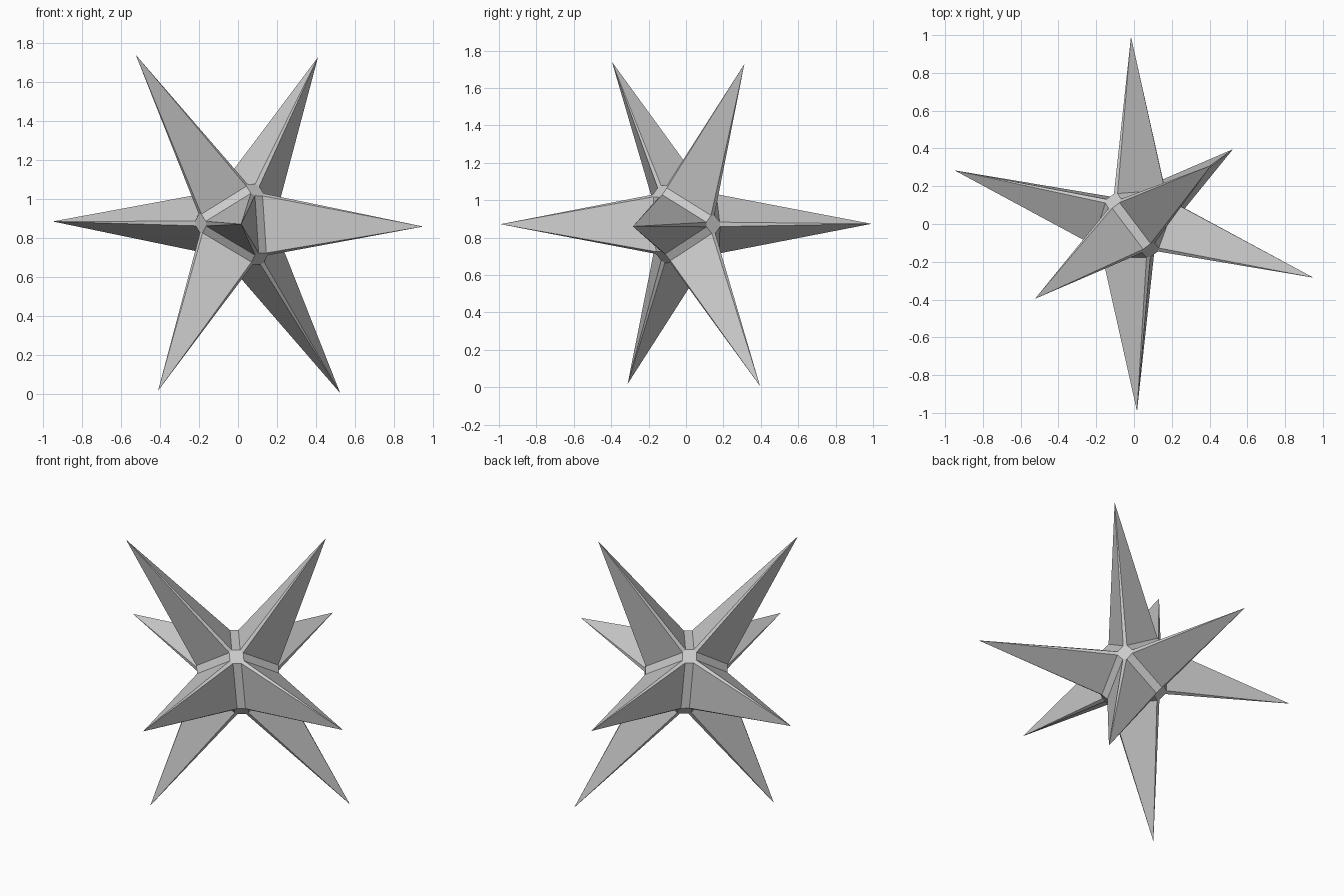
import bpy, bmesh
from itertools import permutations, product
from mathutils import Matrix, Vector

cube = bpy.data.objects.get("Cube")
if cube:
    bpy.data.objects.remove(cube, do_unlink=True)

# Three skewed axes: every spike tip is a sum of +/- each axis
AXIS_A = Vector((-0.467, -0.354, 0.006))
AXIS_B = Vector((0.213, -0.340, 0.427))
AXIS_C = Vector((-0.270, 0.298, 0.434))
CENTER = Vector((0, 0, 0.873))

# Core proportions along the axes: valley corner distance, and its octagon sizes
CORNER, WIDE, NARROW = 0.41, 0.07, 0.042

# Flat grey material
grey = bpy.data.materials.new("light_grey")
grey.use_nodes = True
colour = (0.6, 0.6, 0.6, 1)
grey.diffuse_color = colour
grey.node_tree.nodes["Principled BSDF"].inputs["Base Color"].default_value = colour

# Bevelled eight-sided core
bm = bmesh.new()
for signs in product((-1, 1), repeat=3):
    for point in permutations((CORNER, WIDE, NARROW)):
        bm.verts.new([s * p for s, p in zip(signs, point)])
bmesh.ops.convex_hull(bm, input=bm.verts[:])
bmesh.ops.dissolve_limit(bm, angle_limit=0.01, verts=bm.verts[:], edges=bm.edges[:])

# Pull each six-sided face out into a spike
sides = [f for f in bm.faces if len(f.verts) == 6]
for tip in bmesh.ops.poke(bm, faces=sides)["verts"]:
    tip.co = [1 if c > 0 else -1 for c in tip.co]

# Set the star on its skewed axes
skew = Matrix((AXIS_A, AXIS_B, AXIS_C)).transposed().to_4x4()
bm.transform(Matrix.Translation(CENTER) @ skew)
bmesh.ops.recalc_face_normals(bm, faces=bm.faces[:])

mesh = bpy.data.meshes.new("spiked_star")
bm.to_mesh(mesh)
bm.free()
mesh.materials.append(grey)
star = bpy.data.objects.new("spiked_star", mesh)
bpy.context.collection.objects.link(star)
